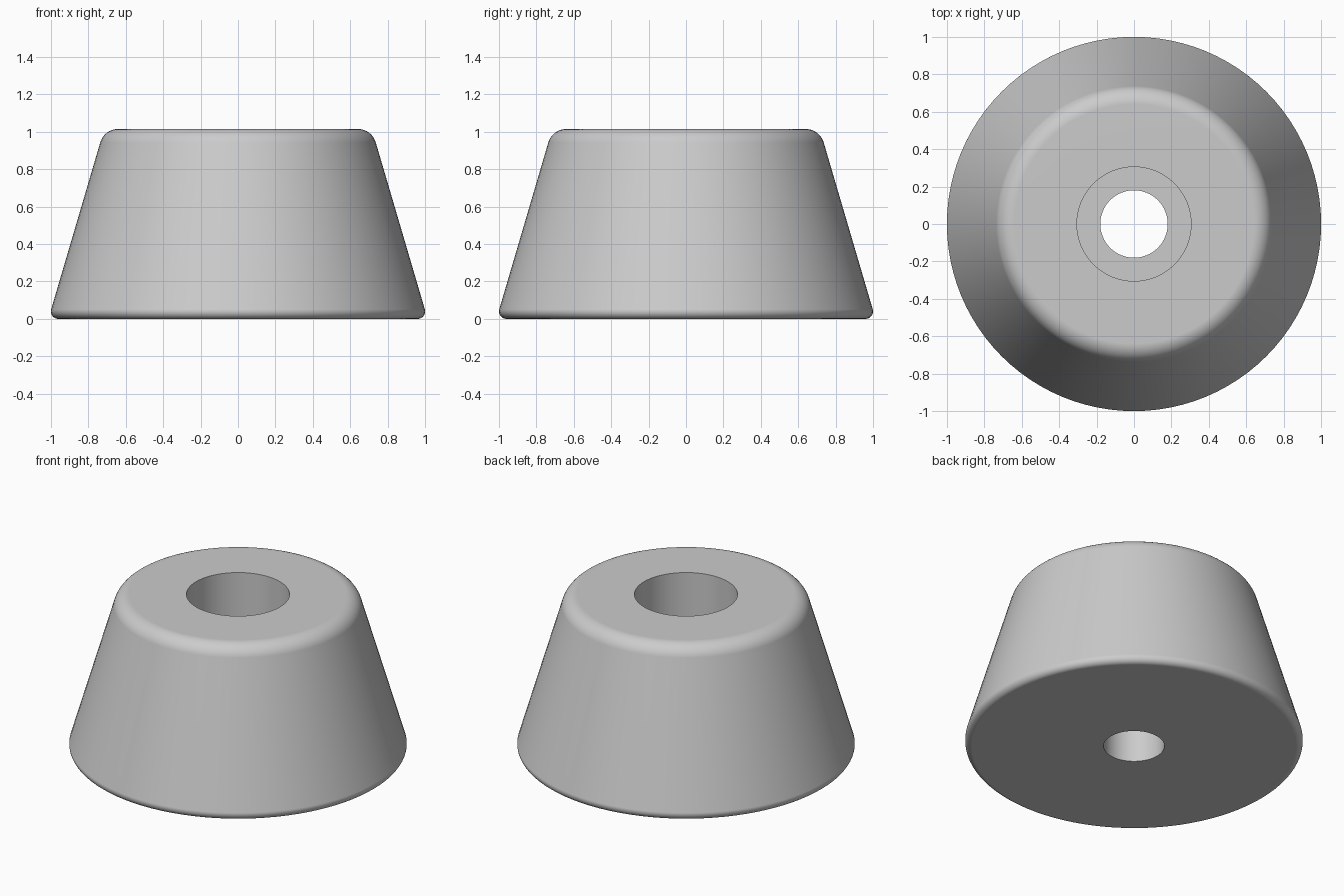
import bpy
import bmesh
import math
from mathutils import Vector

cube = bpy.data.objects.get("Cube")
if cube:
    bpy.data.objects.remove(cube)

HEIGHT = 1.015
HOLE_R, BORE_R, BORE_FLOOR = 0.18, 0.305, 0.4
SIDES, FILLET_STEPS = 96, 10


def fillet(before, corner, after, radius):
    """Points of an arc rounding the corner between two profile lines."""
    a, c, b = Vector(before), Vector(corner), Vector(after)
    u, v = (a - c).normalized(), (b - c).normalized()
    half = u.angle(v) / 2
    centre = c + (u + v).normalized() * radius / math.sin(half)
    start = c + u * radius / math.tan(half) - centre
    end = c + v * radius / math.tan(half) - centre
    return [centre + start.slerp(end, i / FILLET_STEPS) * radius
            for i in range(FILLET_STEPS + 1)]


# Cross-section: base, tapered wall, rounded rim, counterbore and through hole
base_in, base_out = (HOLE_R, 0), (1.0135, 0)
top_out, top_in = (0.715, HEIGHT), (BORE_R, HEIGHT)
profile = [Vector(base_in)]
profile += fillet(base_in, base_out, top_out, 0.04)
profile += fillet(base_out, top_out, top_in, 0.1)
profile += [Vector(top_in), Vector((BORE_R, BORE_FLOOR)), Vector((HOLE_R, BORE_FLOOR))]

# Revolve the closed section around the vertical axis
bm = bmesh.new()
verts = [bm.verts.new((p.x, 0, p.y)) for p in profile]
edges = [bm.edges.new((verts[i - 1], verts[i])) for i in range(len(verts))]
bmesh.ops.spin(bm, geom=verts + edges, cent=(0, 0, 0), axis=(0, 0, 1),
               angle=math.tau, steps=SIDES, use_merge=True)
bmesh.ops.remove_doubles(bm, verts=bm.verts, dist=0.0001)
bmesh.ops.recalc_face_normals(bm, faces=bm.faces)
mesh = bpy.data.meshes.new("tapered_foot")
bm.to_mesh(mesh)
bm.free()
foot = bpy.data.objects.new("tapered_foot", mesh)
bpy.context.collection.objects.link(foot)

# Single light grey material
grey = bpy.data.materials.new("light_grey")
grey.use_nodes = True
colour = (0.6, 0.6, 0.6, 1)
grey.diffuse_color = colour
grey.node_tree.nodes["Principled BSDF"].inputs["Base Color"].default_value = colour
mesh.materials.append(grey)

# Smooth wall and fillets, crisp bore edges
bpy.ops.object.select_all(action="DESELECT")
foot.select_set(True)
bpy.context.view_layer.objects.active = foot
bpy.ops.object.shade_smooth_by_angle(angle=math.radians(30))
weighted = foot.modifiers.new("even_shading", "WEIGHTED_NORMAL")
weighted.keep_sharp = True
